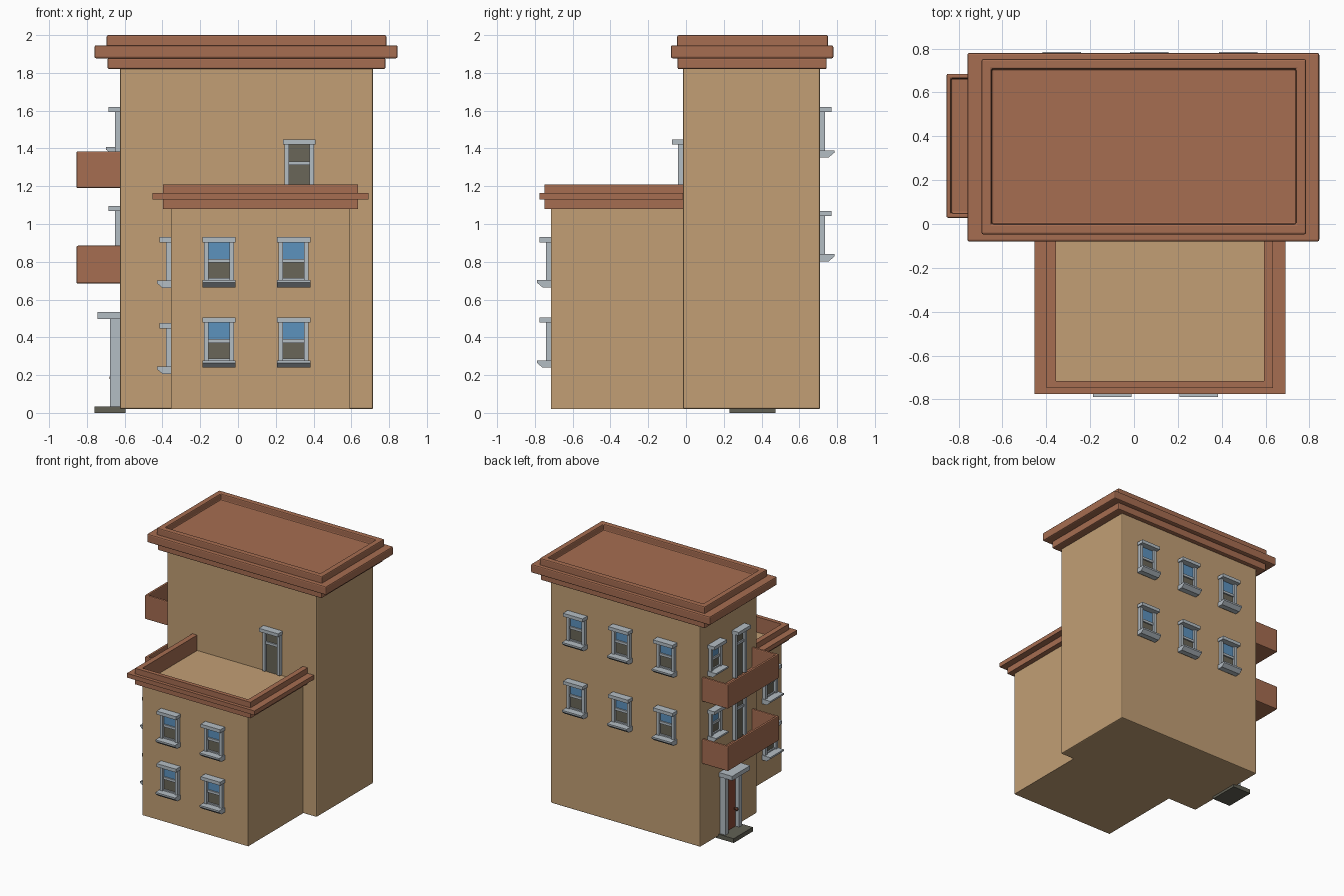
import bpy, bmesh, math
from mathutils import Matrix, Vector

if "Cube" in bpy.data.objects:
    bpy.data.objects.remove(bpy.data.objects["Cube"])


def srgb(r, g, b):
    f = lambda c: ((c / 255 + 0.055) / 1.055) ** 2.4 if c > 10 else c / 3294
    return (f(r), f(g), f(b), 1)


def material(name, *rgb):
    m = bpy.data.materials.new(name)
    m.diffuse_color = srgb(*rgb)
    m.use_nodes = True
    m.node_tree.nodes["Principled BSDF"].inputs["Base Color"].default_value = m.diffuse_color
    return m


WALL = material("tan wall", 194, 159, 117)
BRICK = material("terracotta", 166, 109, 81)
TRIM = material("pale grey trim", 180, 189, 196)
GLASS = material("blue glass", 92, 146, 190)
TAUPE = material("dark pane", 106, 102, 88)
STONE = material("step stone", 98, 97, 85)
DOOR = material("door red brown", 140, 76, 56)
KNOB = material("knob dark brown", 92, 55, 40)


def finish(bm, name, mats, bevel=0):
    bmesh.ops.recalc_face_normals(bm, faces=bm.faces)
    me = bpy.data.meshes.new(name)
    bm.to_mesh(me)
    bm.free()
    for m in mats:
        me.materials.append(m)
    ob = bpy.data.objects.new(name, me)
    bpy.context.collection.objects.link(ob)
    if bevel:
        mod = ob.modifiers.new("bevel", 'BEVEL')
        mod.width = bevel
        mod.segments = 2
    return ob


def prism(bm, pts, axis, a, b, mat=0):
    """Extrude a 2D outline along an axis: 'z' takes (x, y), 'x' takes (y, z)."""
    place = (lambda p: (p[0], p[1], a)) if axis == 'z' else (lambda p: (a, p[0], p[1]))
    face = bm.faces.new([bm.verts.new(place(p)) for p in pts])
    face.material_index = mat
    ext = bmesh.ops.extrude_face_region(bm, geom=[face])["geom"]
    d = Vector((0, 0, b - a)) if axis == 'z' else Vector((b - a, 0, 0))
    bmesh.ops.translate(bm, vec=d, verts=[v for v in ext if isinstance(v, bmesh.types.BMVert)])
    for f in {f for v in ext if isinstance(v, bmesh.types.BMVert) for f in v.link_faces}:
        f.material_index = mat


def cube(bm, x0, x1, y0, y1, z0, z1, mat=0):
    prism(bm, [(x0, y0), (x1, y0), (x1, y1), (x0, y1)], 'z', z0, z1, mat)


def box(name, dims, mat, bevel=0):
    bm = bmesh.new()
    cube(bm, *dims)
    return finish(bm, name, [mat], bevel)


def tray(name, dims, rim, depth, mat, bevel=0):
    """Box whose top is sunk inside a rim."""
    bm = bmesh.new()
    cube(bm, *dims)
    bmesh.ops.recalc_face_normals(bm, faces=bm.faces)
    top = max(bm.faces, key=lambda f: f.calc_center_median().z)
    bmesh.ops.inset_region(bm, faces=[top], thickness=rim)
    new = bmesh.ops.extrude_discrete_faces(bm, faces=[top])["faces"][0]
    bmesh.ops.translate(bm, vec=(0, 0, -depth), verts=new.verts)
    return finish(bm, name, [mat], bevel)


def place(ob, x, y, deg):
    ob.data.transform(Matrix.Translation((x, y, 0)) @ Matrix.Rotation(math.radians(deg), 4, 'Z'))


def opening(name, x, y, deg, top, height, half=0.0875, glazed=True):
    """Sash window (glazed) or balcony door; built facing -y, then turned."""
    bm = bmesh.new()
    bot, pane, bar = top - height, half - 0.032, top - 0.125
    cube(bm, -half, half, -0.06, 0.01, top - 0.027, top)              # lintel
    for s in (-1, 1):                                                # jambs
        cube(bm, *sorted((s * pane, s * (half - 0.008))), -0.027, 0.01, bot + 0.01, top - 0.02)
    cube(bm, -pane, pane, -0.018, 0.01, bar - 0.01, bar + 0.01)       # meeting rail
    cube(bm, -pane, pane, -0.008, 0.01, bar, top - 0.02, 1 if glazed else 2)
    cube(bm, -pane, pane, -0.007, 0.01, bot, bar, 2)
    if glazed:                                                       # sill
        prism(bm, [(0.01, bot), (-0.045, bot), (-0.075, bot + 0.025), (-0.075, bot + 0.038),
                   (0.01, bot + 0.038)], 'x', -half, half)
        cube(bm, -pane, pane, -0.018, 0.01, bot + 0.03, bot + 0.048)
    place(finish(bm, name, [TRIM, GLASS, TAUPE]), x, y, deg)


# main tower and its stepped cornice with sunken roof
box("tower", (-0.625, 0.715, -0.015, 0.71, 0.02, 1.83), WALL, 0.008)
box("tower_cornice_lower", (-0.69, 0.78, -0.045, 0.745, 1.82, 1.88), BRICK, 0.008)
box("tower_cornice_middle", (-0.76, 0.845, -0.08, 0.78, 1.877, 1.946), BRICK, 0.009)
tray("tower_cornice_upper", (-0.695, 0.785, -0.047, 0.752, 1.935, 2.0), 0.065, 0.05, BRICK, 0.008)

# front wing with a parapet open towards the tower
box("wing", (-0.355, 0.592, -0.715, 0.0, 0.02, 1.085), WALL)
for name, out, z0, z1 in (("lower", 0.043, 1.08, 1.13), ("middle", 0.098, 1.13, 1.165),
                          ("upper", 0.043, 1.165, 1.21)):
    bm = bmesh.new()
    l, r, f, b = -0.355, 0.592, -0.715, 0.0
    fo = f - (0.06 if out > 0.05 else 0.033)
    prism(bm, [(l - out, b), (l - out, fo), (r + out, fo), (r + out, b),
               (r, b), (r, f), (l, f), (l, b)], 'z', z0, z1)
    finish(bm, "wing_parapet_" + name, [BRICK])

# balconies, each with a window and a door
for i, (z0, z1, top) in enumerate(((0.685, 0.885, 1.095), (1.19, 1.385, 1.62))):
    tray(f"balcony_{i}", (-0.855, -0.59, 0.028, 0.685, z0, z1), 0.03, z1 - z0 - 0.035, BRICK, 0.007)
    opening(f"balcony_window_{i}", -0.625, 0.535, -90, top, 0.25, 0.08)
    opening(f"balcony_door_{i}", -0.625, 0.225, -90, top, top - z0 - 0.035, 0.08, False)

# windows of the wing and the tower back
for i, top in enumerate((0.505, 0.93)):
    for j, x in enumerate((-0.1, 0.295)):
        opening(f"wing_front_window_{i}{j}", x, -0.715, 0, top, 0.265)
for i, top in enumerate((0.475, 0.93)):
    for j, y in enumerate((-0.55, -0.19)):
        opening(f"wing_side_window_{i}{j}", -0.355, y, -90, top, 0.268)
for i, top in enumerate((1.07, 1.62)):
    for j, x in enumerate((-0.33, 0.07, 0.475)):
        opening(f"back_window_{i}{j}", x, 0.71, 180, top, 0.268)
opening("terrace_door", 0.325, -0.015, 0, 1.447, 0.365, 0.086, False)

# entrance: step, jambs, lintel, door leaf and knob
box("entrance_step", (-0.76, -0.595, 0.23, 0.475, 0.0, 0.035), STONE)
bm = bmesh.new()
cube(bm, -0.115, 0.115, -0.118, 0.01, 0.498, 0.533)
for s in (-1, 1):
    cube(bm, *sorted((s * 0.067, s * 0.105)), -0.052, 0.01, 0.035, 0.5)
cube(bm, -0.07, 0.07, -0.03, 0.01, 0.47, 0.5)
cube(bm, -0.07, 0.07, -0.02, 0.01, 0.035, 0.475, 1)
place(finish(bm, "entrance_door", [TRIM, DOOR]), -0.625, 0.355, -90)
bm = bmesh.new()
bmesh.ops.create_uvsphere(bm, u_segments=12, v_segments=8, radius=0.013,
                          matrix=Matrix.Translation((-0.668, 0.305, 0.185)))
cube(bm, -0.662, -0.64, 0.3, 0.31, 0.18, 0.19)
finish(bm, "door_knob", [KNOB])
